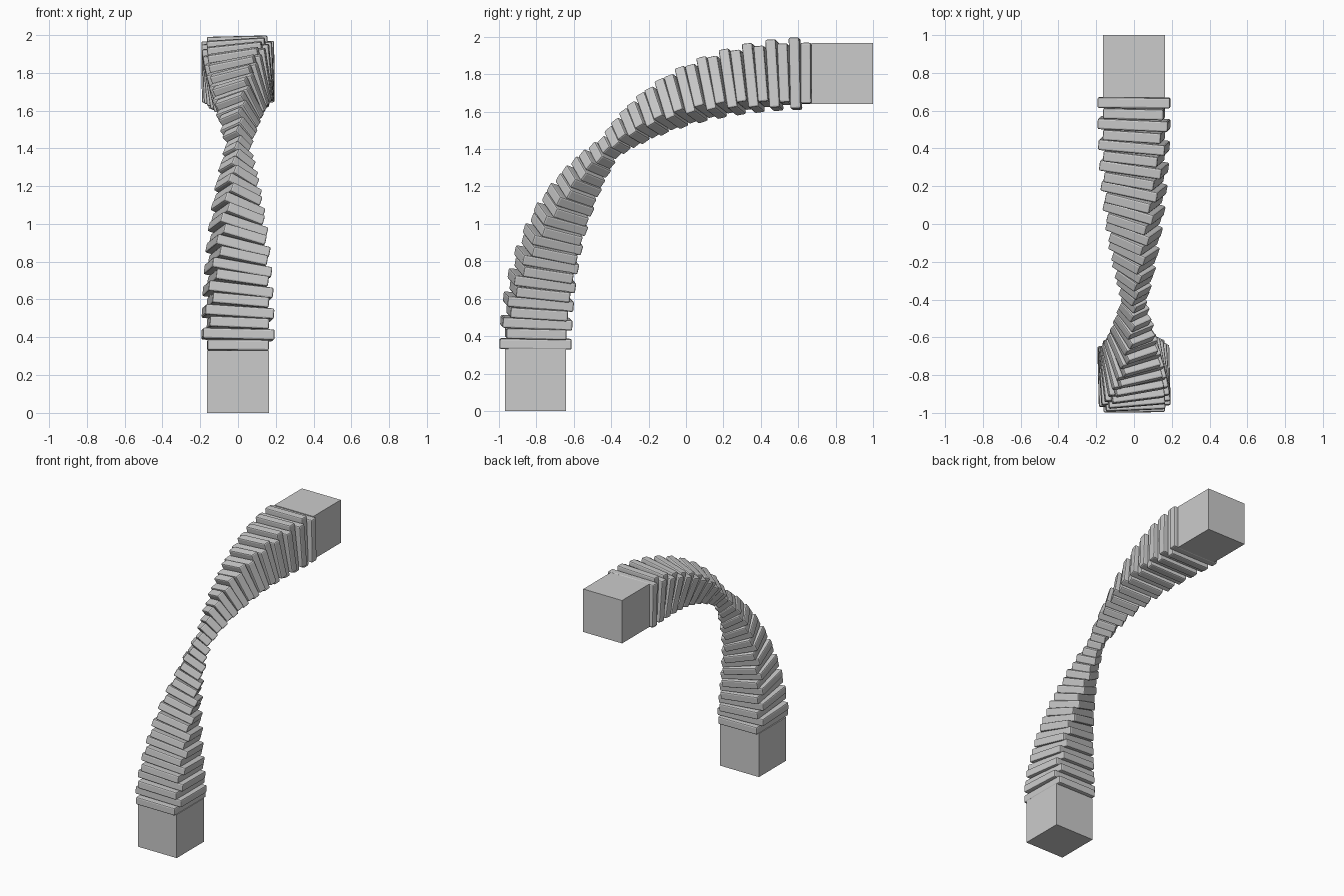
import bpy, math
from mathutils import Matrix, Vector, Quaternion

if "Cube" in bpy.data.objects:
    bpy.data.objects.remove(bpy.data.objects["Cube"])

R, CY, CZ = 1.475, 0.67, 0.33      # quarter-circle path, centre in the YZ plane
N = 41                             # stacked planks along the path
THICK = R * math.pi / 2 / N
TURN_AXIS = Vector((-1, 1, 1)).normalized()   # quarter bend plus quarter twist = 120 degrees here


def box(name, size, matrix, bevel=0.0):
    bpy.ops.mesh.primitive_cube_add(size=1)
    ob = bpy.context.object
    ob.name = name
    ob.data.transform(Matrix.Diagonal((*size, 1)))
    ob.matrix_world = matrix
    if bevel:
        m = ob.modifiers.new("edge_bevel", 'BEVEL')
        m.width = bevel
        m.segments = 2
    return ob


# end blocks
box("base_block", (0.326, 0.326, 0.33), Matrix.Translation((0, -0.805, 0.165)))
box("end_block", (0.326, 0.33, 0.326), Matrix.Translation((0, 0.835, 1.805)))

# crossed planks, turning between the two end blocks and pinched at the middle of the arc
for i in range(N):
    t = (i + 0.5) / N
    a = t * math.pi / 2
    ease = 0.5 * t + 0.5 * t * t * (3 - 2 * t)
    pinch = 1 - 0.72 * (1 - abs(2 * t - 1)) ** 1.45
    short, wide = 0.326 * pinch, 0.386 * pinch
    size = (short, wide, THICK) if i % 2 == 0 else (wide, short, THICK)
    r = R + 0.05 * math.sin(math.pi * t) ** 2      # path bulges slightly outward
    centre = Vector((0, CY - r * math.cos(a), CZ + r * math.sin(a)))
    turn = Quaternion(TURN_AXIS, ease * math.radians(120)).to_matrix().to_4x4()
    box(f"plank_{i:02d}", size, Matrix.Translation(centre) @ turn, 0.009)
